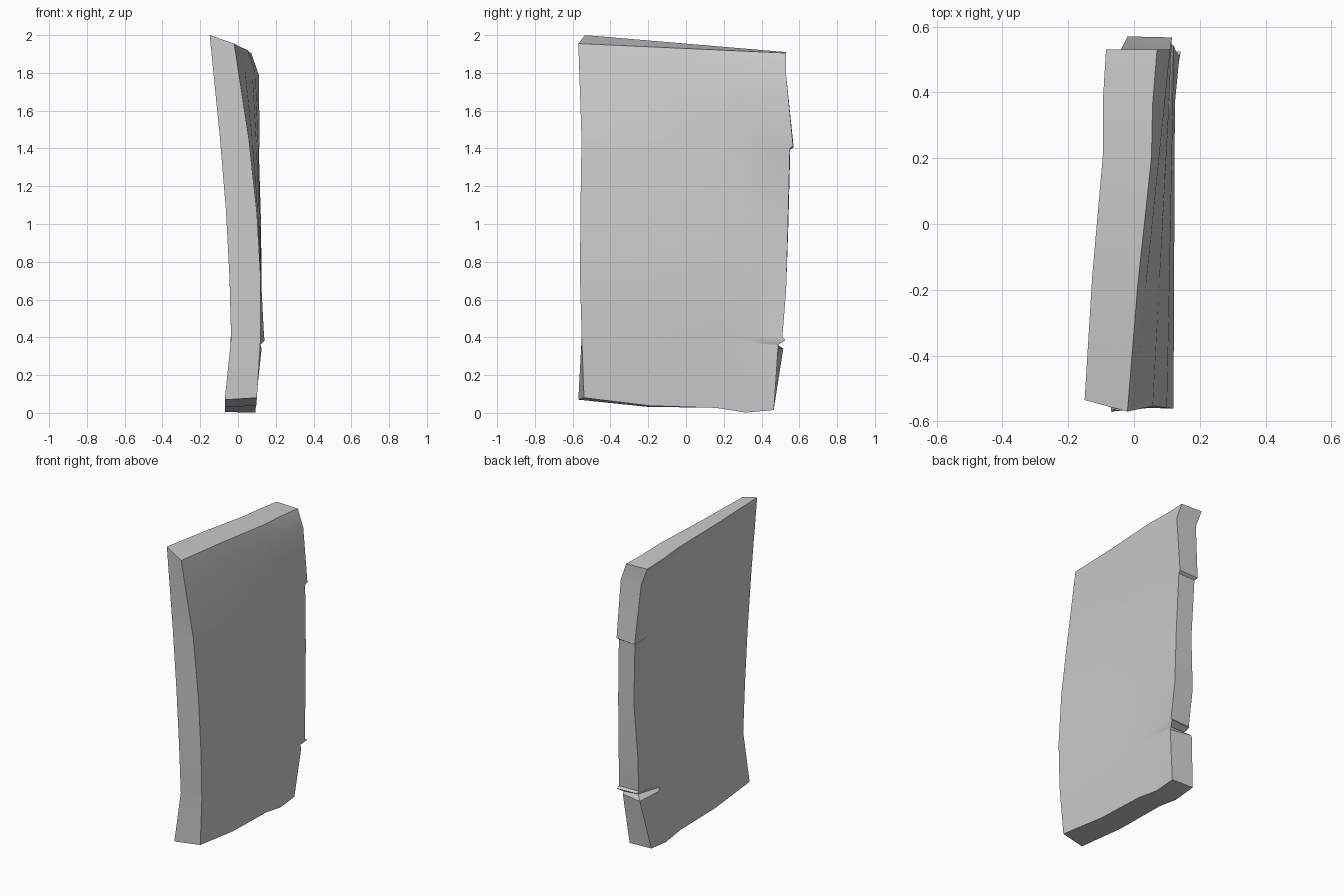
import bpy
import bmesh
from mathutils import Vector

cube = bpy.data.objects.get("Cube")
if cube:
    bpy.data.objects.remove(cube, do_unlink=True)

# Long corner edges of the warped slab, listed from top to bottom
front_left = [(-.02, -.57, 1.955), (.07, -.55, 1.37), (.12, -.565, .85),
              (.12, -.55, .33), (.10, -.54, .08)]
front_right = [(-.15, -.535, 2), (-.09, -.55, 1.4), (-.05, -.56, .9),
               (-.035, -.55, .35), (-.07, -.57, .07)]
back_left = [(.07, .53, 1.905), (.11, .53, 1.79), (.115, .567, 1.412),
             (.11, .55, 1.4), (.122, .54, 1), (.125, .53, .65),
             (.138, .51, .4), (.142, .525, .385), (.118, .487, .36),
             (.125, .487, .34), (.09, .465, .015)]
back_right = [(-.085, .53, 1.91), (-.04, .53, 1.79), (-.02, .57, 1.405),
              (-.01, .552, 1.395), (.005, .542, 1), (-.015, .53, .65),
              (-.005, .505, .4), (0, .515, .385), (.015, .48, .365),
              (-.02, .515, .34), (-.07, .465, .02)]
CRACK_ROWS = {2, 3, 6, 7, 8, 9}
COLUMNS = [0, .35, .7, .85, 1]
TOP_BEND = [0, 0, .01, 0, 0]
BOTTOM_DIP = [0, .02, .008, .023, 0]


def sample(path, f):
    """Point at height fraction f (0 at the top) along an edge path."""
    z = path[0][2] + (path[-1][2] - path[0][2]) * f
    for a, b in zip(path, path[1:]):
        if z >= b[2] - 1e-6:
            return Vector(a).lerp(Vector(b), (a[2] - z) / (a[2] - b[2]))
    return Vector(path[-1])


def broad_side(bm, front, back):
    """Grid of vertices; the cracks only reach the columns near the back."""
    plain = [p for i, p in enumerate(back) if i not in CRACK_ROWS]
    grid = []
    for i, point in enumerate(back):
        f = (back[0][2] - point[2]) / (back[0][2] - back[-1][2])
        start, end = sample(front, f), sample(plain, f)
        row = []
        for j, t in enumerate(COLUMNS):
            co = Vector(point) if t == 1 else start.lerp(end, t)
            if i == 0:
                co.x += TOP_BEND[j]
            if i == len(back) - 1:
                co.z -= BOTTOM_DIP[j]
            row.append(bm.verts.new(co))
        grid.append(row)
    for upper, lower in zip(grid, grid[1:]):
        for j in range(len(COLUMNS) - 1):
            bm.faces.new((upper[j], upper[j + 1], lower[j + 1], lower[j]))
    return grid


def bridge(bm, a, b):
    """Join two matching lines of vertices with quads."""
    for i in range(len(a) - 1):
        bm.faces.new((a[i], a[i + 1], b[i + 1], b[i]))


bm = bmesh.new()
left = broad_side(bm, front_left, back_left)
right = broad_side(bm, front_right, back_right)

# Top, bottom, front and back rims
bridge(bm, left[0], right[0])
bridge(bm, left[-1], right[-1])
for column in (0, -1):
    bridge(bm, [r[column] for r in left], [r[column] for r in right])
bmesh.ops.recalc_face_normals(bm, faces=bm.faces)

mesh = bpy.data.meshes.new("stone_slab")
bm.to_mesh(mesh)
bm.free()
slab = bpy.data.objects.new("stone_slab", mesh)
bpy.context.collection.objects.link(slab)

# Plain grey stone
grey = bpy.data.materials.new("light_grey")
grey.use_nodes = True
colour = (.6, .6, .6, 1)
grey.diffuse_color = colour
grey.node_tree.nodes["Principled BSDF"].inputs["Base Color"].default_value = colour
mesh.materials.append(grey)

bpy.context.view_layer.objects.active = slab
slab.select_set(True)
bpy.ops.object.shade_smooth_by_angle(angle=.52)
